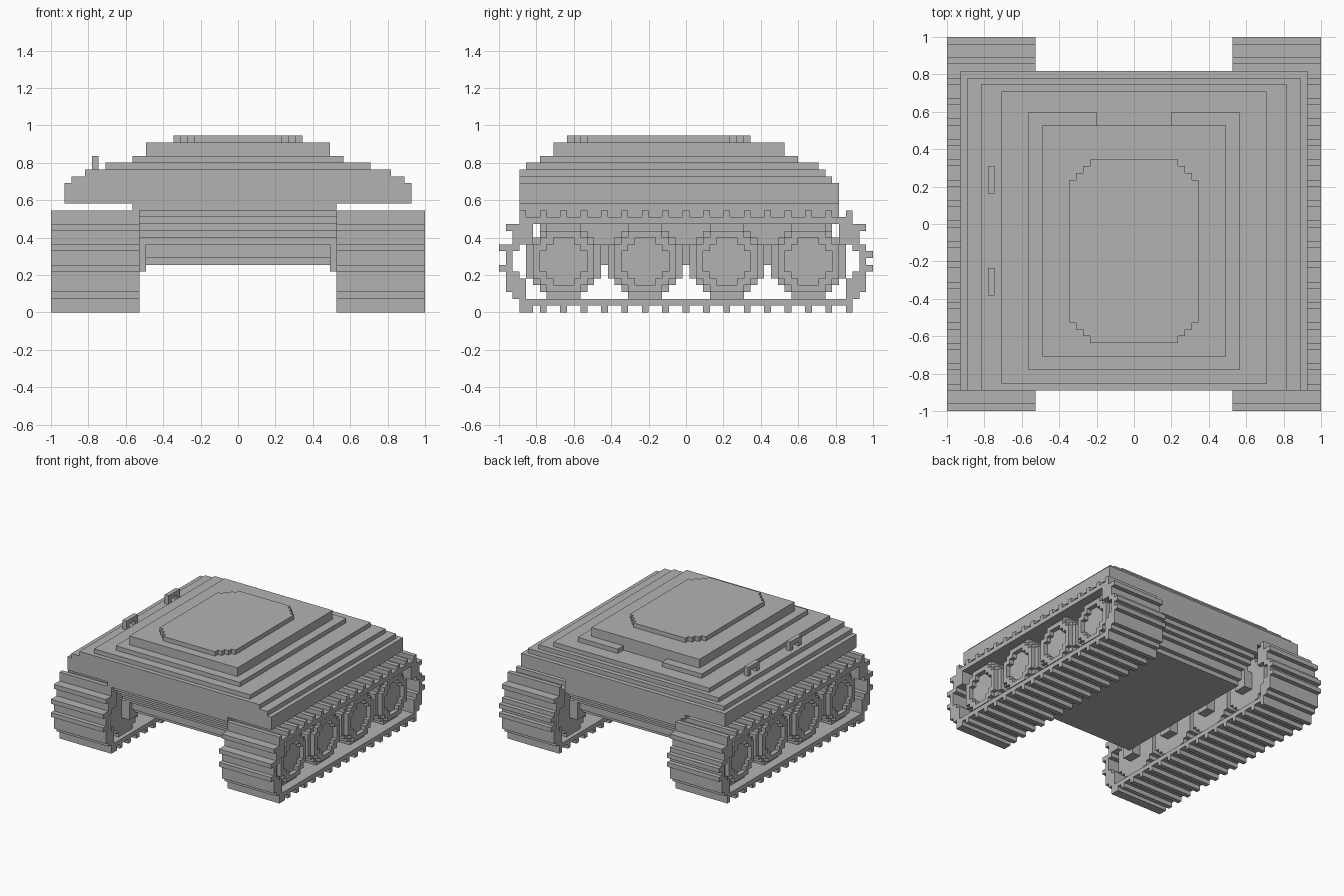
import bpy
import bmesh
import math

cube = bpy.data.objects.get("Cube")
if cube:
    bpy.data.objects.remove(cube, do_unlink=True)

U = 2 / 55  # size of one block

grey = bpy.data.materials.new("plain grey")
grey.use_nodes = True
colour = (0.45, 0.45, 0.45, 1)
grey.diffuse_color = colour
grey.node_tree.nodes["Principled BSDF"].inputs["Base Color"].default_value = colour


def finish(name, bm):
    bmesh.ops.scale(bm, vec=(U, U, U), verts=bm.verts)
    bmesh.ops.recalc_face_normals(bm, faces=bm.faces)
    mesh = bpy.data.meshes.new(name)
    bm.to_mesh(mesh)
    bm.free()
    mesh.materials.append(grey)
    obj = bpy.data.objects.new(name, mesh)
    bpy.context.collection.objects.link(obj)
    return obj


def box(name, x, y, z):
    """Block between pairs of limits, in block units."""
    bm = bmesh.new()
    bmesh.ops.create_cube(bm, size=1)
    for v in bm.verts:
        for i, (lo, hi) in enumerate((x, y, z)):
            v.co[i] = lo if v.co[i] < 0 else hi
    return finish(name, bm)


def prism(name, cells, axis, lo, hi):
    """Extrude a set of unit cells along x (cells are y, z) or z (cells are x, y)."""
    def place(a, b, depth):
        return (depth, a, b) if axis == "x" else (a, b, depth)
    bm = bmesh.new()
    shift = 0.5 if axis == "z" else 0
    for a, b in sorted(cells):
        corners = ((-.5, 0), (.5, 0), (.5, 1), (-.5, 1))
        bm.faces.new([bm.verts.new(place(a + p, b + q - shift, lo)) for p, q in corners])
    bmesh.ops.remove_doubles(bm, verts=bm.verts, dist=0.01)
    out = bmesh.ops.extrude_face_region(bm, geom=bm.faces[:], use_keep_orig=True)
    verts = [g for g in out["geom"] if isinstance(g, bmesh.types.BMVert)]
    bmesh.ops.translate(bm, verts=verts, vec=place(0, 0, hi - lo))
    bmesh.ops.recalc_face_normals(bm, faces=bm.faces)
    bmesh.ops.dissolve_limit(bm, angle_limit=math.radians(1), verts=bm.verts, edges=bm.edges)
    return finish(name, bm)


def rect(a0, a1, b0, b1):
    """Cells from a0 to a1 and b0 to b1, ends included."""
    return {(a, b) for a in range(a0, a1 + 1) for b in range(b0, b1 + 1)}


def disc(a, b, r):
    return {(i, j) for i, j in rect(a - 6, a + 6, b - 6, b + 6)
            if (i - a) ** 2 + (j - b) ** 2 <= r * r}


def mirrored(obj):
    mod = obj.modifiers.new("Mirror", "MIRROR")
    mod.use_axis[0] = True
    return obj


# Upper hull: stepped layers as (half width, front, back, bottom, top)
for n, (w, y0, y1, z0, z1) in enumerate((
        (25.5, -24.5, 22.5, 16, 19), (24.5, -24.5, 21.5, 19, 20),
        (22.5, -24.5, 20.5, 20, 21), (19.5, -23.5, 19.5, 21, 22),
        (15.5, -21.5, 14.5, 22, 23), (13.5, -19.5, 14.5, 23, 25))):
    box(f"upper_hull_{n + 1}", (-w, w), (y0, y1), (z0, z1))

# Rear ledges either side of the notch
mirrored(box("rear_ledge", (5.5, 15.5), (14.5, 16.5), (22, 23)))

# Turret ring plate with stepped corners
plate = {(x, y) for x, y in rect(-9, 9, -17, 9)
         if 9 - abs(x) + min(y + 17, 9 - y) >= 3}
prism("turret_plate", plate, "z", 25, 26)

# Two grab handles on the right of the roof
for n, y in enumerate((-10, 5)):
    prism(f"grab_handle_{n + 1}", rect(y, y + 3, 21, 22) - rect(y + 1, y + 2, 21, 21),
          "x", -21.5, -20.5)

# Lower hull: narrows in steps towards the belly
levels = (16, 15, 14, 13, 12, 11, 10, 8, 7)
for n, (top, low) in enumerate(zip(levels, levels[1:])):
    w = 14.5 if low >= 10 else 13.5
    left = -15.5 if n == 0 else -w
    box(f"lower_hull_{n + 1}", (left, w),
        (-24.5 + n, 22.5 - max(0, n - 2)), (low, top))

# Track side profile: flat runs, rounded ends and cleats
track = rect(-24, 24, 1, 1) | rect(-24, 24, 13, 13)
for s in (-1, 1):
    def end(a0, a1, b0, b1):
        return rect(min(s * a0, s * a1), max(s * a0, s * a1), b0, b1)
    track |= end(24, 25, 2, 3) | end(25, 26, 4, 5) | end(26, 26, 5, 9)
    track |= end(25, 25, 9, 11) | end(24, 25, 11, 12) | end(26, 26, 12, 12)
    track |= end(23, 24, 10, 12) | end(24, 24, 3, 4) | end(26, 26, 3, 3)
    track |= end(27, 27, 6, 6) | end(27, 27, 9 if s < 0 else 8, 9 if s < 0 else 8)
for y in range(-24, 25, 3):
    track |= {(y, 0), (y, 14)}
track.add((-23, 0))
mirrored(prism("track", track, "x", 14.5, 27.5))

# Road wheels with raised rims and inner axles
for n, y in enumerate((-18, -6, 6, 18)):
    mirrored(prism(f"road_wheel_{n + 1}", disc(y, 7, 5.5), "x", 15.5, 25.5))
    mirrored(prism(f"wheel_rim_{n + 1}", disc(y, 7, 4.5) - disc(y, 7, 3.6), "x", 25.5, 26.5))
    mirrored(box(f"wheel_axle_{n + 1}", (13.5, 15.5), (y - 1.5, y + 1.5), (6, 10)))
